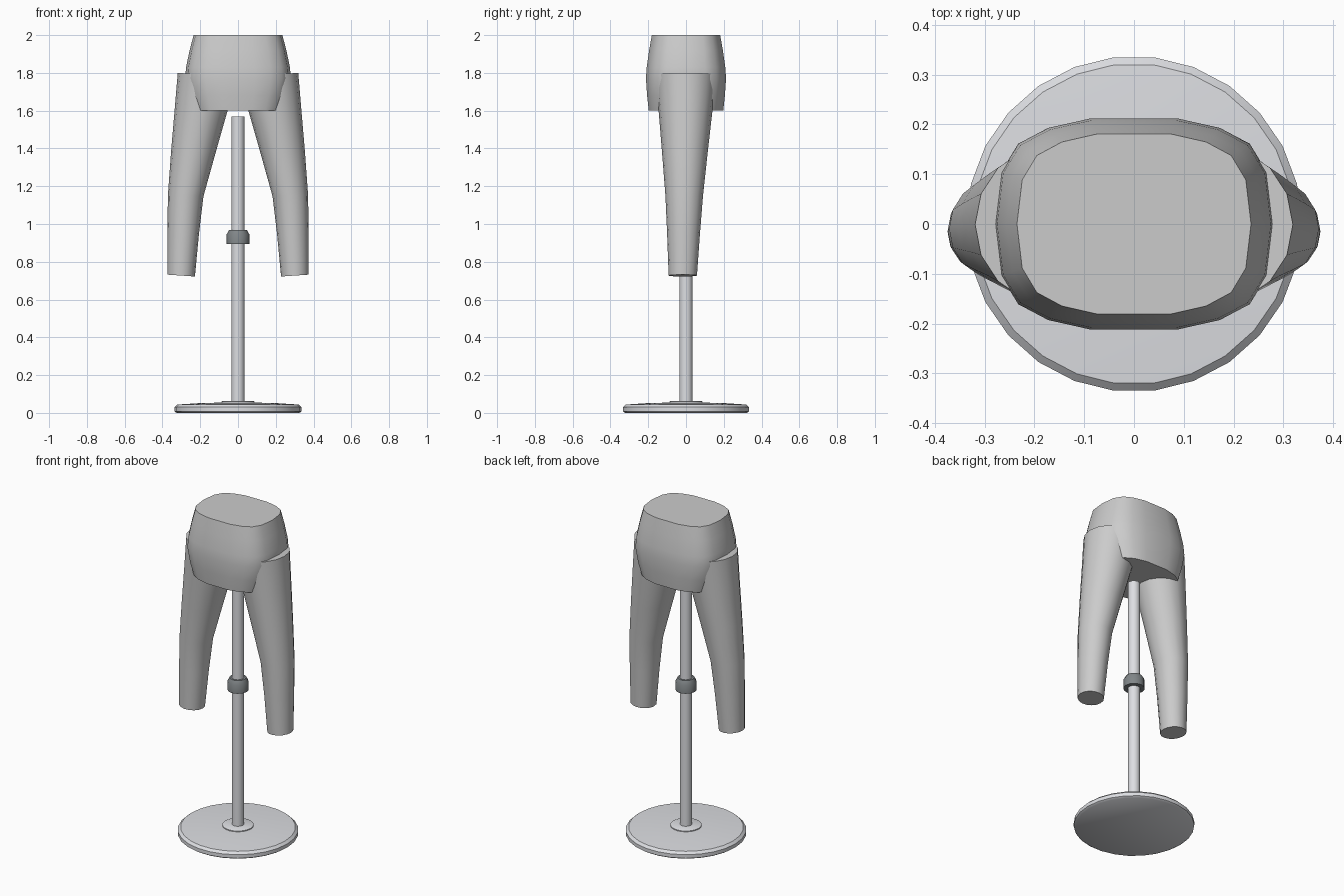
import bpy, bmesh
from math import sin, cos, pi, radians

if "Cube" in bpy.data.objects:
    bpy.data.objects.remove(bpy.data.objects["Cube"])


def material(name, rgb):
    m = bpy.data.materials.new(name)
    m.diffuse_color = (*rgb, 1)
    m.use_nodes = True
    m.node_tree.nodes["Principled BSDF"].inputs["Base Color"].default_value = m.diffuse_color
    return m


def loft(name, rings, mat=None, angle=35):
    """Skin a stack of closed rings and cap both ends."""
    bm = bmesh.new()
    loops = [[bm.verts.new(p) for p in ring] for ring in rings]
    n = len(loops[0])
    for a, b in zip(loops, loops[1:]):
        for i in range(n):
            j = (i + 1) % n
            bm.faces.new((a[i], a[j], b[j], b[i]))
    bm.faces.new(loops[0][::-1])
    bm.faces.new(loops[-1])
    bmesh.ops.recalc_face_normals(bm, faces=bm.faces)
    mesh = bpy.data.meshes.new(name)
    bm.to_mesh(mesh)
    bm.free()
    ob = bpy.data.objects.new(name, mesh)
    bpy.context.collection.objects.link(ob)
    if mat:
        mesh.materials.append(mat)
    bpy.ops.object.select_all(action='DESELECT')
    ob.select_set(True)
    bpy.context.view_layer.objects.active = ob
    bpy.ops.object.shade_smooth_by_angle(angle=radians(angle))
    return ob


def lathe(name, profile, sides, mat):
    rings = [[(r * cos(2 * pi * i / sides), r * sin(2 * pi * i / sides), z)
              for i in range(sides)] for r, z in profile]
    return loft(name, rings, mat)


metal = material("stand metal", (0.72, 0.73, 0.76))
dark = material("dark collar", (0.22, 0.24, 0.25))

# Stand: domed round base, flange, pole and collar
lathe("base", [(0.325, 0), (0.337, 0.008), (0.337, 0.03), (0.322, 0.044),
               (0.2, 0.052), (0.07, 0.055)], 26, metal)
lathe("base_flange", [(0.088, 0.045), (0.088, 0.06), (0.08, 0.064)], 20, metal)
lathe("pole", [(0.035, 0.05), (0.035, 1.57)], 12, metal)
lathe("height_collar", [(0.06, 0.893), (0.06, 0.945), (0.047, 0.968)], 12, dark)

# Pelvis: rounded-box section, scaled ring by ring
quarter = [(1, 0), (0.955, 0.49), (0.83, 0.76), (0.615, 0.91), (0.31, 1)]
half = quarter + [(-x, y) for x, y in quarter[::-1]]
section = half + [(x, -y) for x, y in half[-2:0:-1]]
pelvis_levels = [(1.6, 0.235, 0.197), (1.68, 0.262, 0.206), (1.77, 0.28, 0.212),
                 (1.83, 0.275, 0.208), (1.92, 0.256, 0.195), (2.0, 0.235, 0.181)]
loft("pelvis", [[(x * rx, y * ry, z) for x, y in section]
                for z, rx, ry in pelvis_levels])

# Legs: tapered oval rings, (z, inner x, outer x, front y, back y, tilt)
leg_levels = [(0.727, 0.228, 0.374, -0.092, 0.058, 0.005),
              (0.95, 0.207, 0.374, -0.1, 0.074, 0.005),
              (1.15, 0.183, 0.371, -0.109, 0.09, 0.004),
              (1.38, 0.12, 0.354, -0.127, 0.115, 0.008),
              (1.6, 0.058, 0.335, -0.145, 0.14, 0.01),
              (1.79, 0.005, 0.319, -0.162, 0.16, 0.01)]
for side, label in ((1, "right"), (-1, "left")):
    rings = []
    for z, xi, xo, yf, yb, tilt in leg_levels:
        ring = []
        for i in range(16):
            a = 2 * pi * i / 16
            x = (xi + xo) / 2 + (xo - xi) / 2 * cos(a)
            y = (yf + yb) / 2 + (yb - yf) / 2 * sin(a)
            ring.append((side * x, y, z + tilt * cos(a)))
        rings.append(ring)
    loft(label + "_leg", rings)
